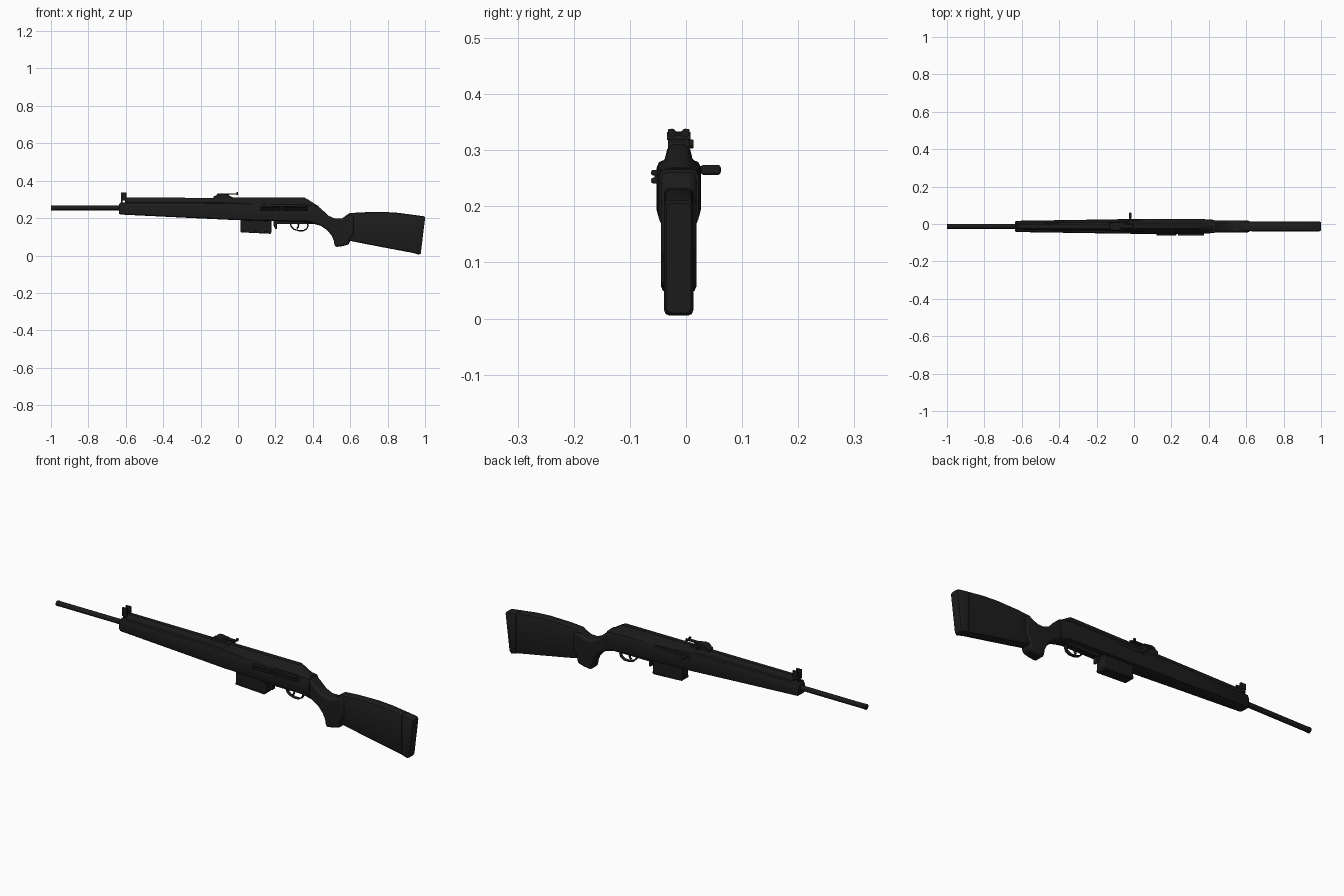
import bpy, bmesh, math
from mathutils import Matrix, Vector

if "Cube" in bpy.data.objects:
    bpy.data.objects.remove(bpy.data.objects["Cube"])

CY = -0.013  # centre plane of the rifle


def material(name, v):
    m = bpy.data.materials.new(name)
    m.use_nodes = True
    m.diffuse_color = (v, v, v, 1)
    m.node_tree.nodes["Principled BSDF"].inputs["Base Color"].default_value = (v, v, v, 1)
    return m


POLYMER = material("black polymer", 0.012)
STEEL = material("blackened steel", 0.011)


def finish(name, bm, mat, bevel=0, segments=2):
    bmesh.ops.recalc_face_normals(bm, faces=bm.faces)
    me = bpy.data.meshes.new(name)
    bm.to_mesh(me)
    bm.free()
    ob = bpy.data.objects.new(name, me)
    bpy.context.collection.objects.link(ob)
    me.materials.append(mat)
    if bevel:
        b = ob.modifiers.new("Bevel", "BEVEL")
        b.width, b.segments, b.limit_method = bevel, segments, "ANGLE"
        b.angle_limit = math.radians(35)
    bpy.ops.object.select_all(action="DESELECT")
    bpy.context.view_layer.objects.active = ob
    ob.select_set(True)
    bpy.ops.object.shade_smooth_by_angle(angle=math.radians(35))
    return ob


def box(name, x, y, z, mat=STEEL, bevel=0.002):
    """Box from (min, max) pairs."""
    bm = bmesh.new()
    bmesh.ops.create_cube(bm, size=1)
    for v in bm.verts:
        v.co = Vector([(a + b) / 2 + c * (b - a) for (a, b), c in zip((x, y, z), v.co)])
    return finish(name, bm, mat, bevel)


def tube(name, p, q, r, mat=STEEL, n=20, bevel=0):
    """Cylinder between two points."""
    p, q = Vector(p), Vector(q)
    d = q - p
    bm = bmesh.new()
    m = Matrix.Translation((p + q) / 2) @ d.to_track_quat("Z", "Y").to_matrix().to_4x4()
    bmesh.ops.create_cone(bm, cap_ends=True, segments=n, radius1=r, radius2=r, depth=d.length, matrix=m)
    return finish(name, bm, mat, bevel)


def loft(name, stations, mat=POLYMER, bevel=0):
    """Each station: x and half-section points (half width, z), mirrored in y."""
    bm = bmesh.new()
    rings = []
    for x, half in stations:
        pts = [(w, z) for w, z in half] + [(-w, z) for w, z in reversed(half)]
        rings.append([bm.verts.new((x, CY + w, z)) for w, z in pts])
    n = len(rings[0])
    for a, b in zip(rings, rings[1:]):
        for i in range(n):
            bm.faces.new((a[i], a[(i + 1) % n], b[(i + 1) % n], b[i]))
    bm.faces.new(rings[0])
    bm.faces.new(rings[-1])
    return finish(name, bm, mat, bevel)


def plate(name, outline, hw, mat=POLYMER, bevel=0.0, y=CY):
    """Side outline (x, z) given thickness across y."""
    bm = bmesh.new()
    f = bm.faces.new([bm.verts.new((x, y - hw, z)) for x, z in outline])
    g = bmesh.ops.extrude_face_region(bm, geom=[f])
    bmesh.ops.translate(bm, vec=(0, 2 * hw, 0), verts=[v for v in g["geom"] if isinstance(v, bmesh.types.BMVert)])
    return finish(name, bm, mat, bevel)


def rounded(x, zb, zt, hw, c):
    """Chamfered half-section."""
    return (x, [(hw - c, zb), (hw - c * 0.3, zb + c * 0.3), (hw, zb + c),
                (hw, zt - c), (hw - c * 0.3, zt - c * 0.3), (hw - c, zt)])


# Barrel and muzzle
tube("barrel", (-0.99, CY, 0.254), (-0.5, CY, 0.254), 0.0125)
tube("muzzle_ring", (-1.0, CY, 0.254), (-0.985, CY, 0.254), 0.0135, bevel=0.002)
tube("muzzle_bore", (-1.0005, CY, 0.254), (-0.99, CY, 0.254), 0.006)

# Fore-end and lower body
loft("fore_end", [
    rounded(-0.637, 0.224, 0.272, 0.025, 0.008),
    rounded(-0.628, 0.219, 0.284, 0.030, 0.010),
    rounded(-0.30, 0.203, 0.284, 0.035, 0.012),
    rounded(-0.05, 0.191, 0.282, 0.039, 0.012),
    rounded(0.20, 0.184, 0.276, 0.040, 0.012),
    rounded(0.37, 0.180, 0.274, 0.039, 0.012),
    rounded(0.43, 0.165, 0.266, 0.035, 0.012),
])

# Upper handguard
loft("upper_handguard", [
    (x, [(w, 0.270), (w, 0.288), (w * 0.85, 0.302), (w * 0.5, zt)])
    for x, w, zt in ((-0.60, 0.019, 0.310), (-0.05, 0.024, 0.308))])

# Receiver cover with a sloping rear
loft("receiver_cover", [
    (-0.058, [(0.035, 0.230), (0.037, 0.272), (0.025, 0.284), (0.018, 0.304), (0.012, 0.310)]),
    (0.355, [(0.035, 0.230), (0.037, 0.272), (0.025, 0.284), (0.018, 0.304), (0.012, 0.310)]),
    (0.375, [(0.035, 0.230), (0.037, 0.270), (0.025, 0.281), (0.018, 0.294), (0.012, 0.299)]),
    (0.422, [(0.032, 0.230), (0.033, 0.258), (0.024, 0.263), (0.018, 0.267), (0.012, 0.269)]),
], STEEL)

# Pistol grip and wrist
plate("pistol_grip", [
    (0.36, 0.268), (0.425, 0.266), (0.455, 0.240), (0.485, 0.212), (0.52, 0.197), (0.555, 0.198),
    (0.59, 0.215), (0.62, 0.215), (0.62, 0.115), (0.602, 0.098), (0.595, 0.060), (0.56, 0.050),
    (0.518, 0.045), (0.512, 0.080), (0.500, 0.108), (0.475, 0.137), (0.44, 0.160), (0.36, 0.180)],
    0.0315, POLYMER, 0.011)

# Shoulder stock
loft("shoulder_stock", [
    rounded(0.558, 0.110, 0.200, 0.020, 0.009),
    rounded(0.595, 0.079, 0.226, 0.0255, 0.010),
    rounded(0.66, 0.066, 0.231, 0.026, 0.010),
    rounded(0.78, 0.043, 0.233, 0.026, 0.010),
    rounded(0.86, 0.028, 0.228, 0.026, 0.010),
    rounded(0.94, 0.013, 0.217, 0.026, 0.010),
])
# Butt pad, leaning so that its top reaches furthest back
pad = loft("butt_pad", [
    rounded(0.942, 0.012, 0.217, 0.0262, 0.010),
    rounded(0.978, 0.005, 0.210, 0.0262, 0.010),
    rounded(0.987, 0.010, 0.205, 0.022, 0.009),
])
for v in pad.data.vertices:
    if v.co.x > 0.95:
        v.co.x += (v.co.z - 0.10) * 0.122 + 0.001

# Magazine and its catch
plate("magazine", [(0.013, 0.20), (0.013, 0.128), (0.020, 0.125), (0.172, 0.117), (0.178, 0.121), (0.178, 0.20)],
      0.025, STEEL, 0.004)
plate("magazine_floor", [(0.012, 0.134), (0.014, 0.124), (0.174, 0.116), (0.180, 0.126)], 0.027, STEEL, 0.002)
plate("magazine_catch", [(0.188, 0.195), (0.190, 0.160), (0.200, 0.140), (0.209, 0.142), (0.208, 0.165), (0.222, 0.19)],
      0.012, STEEL, 0.002)


def strip(name, pts, r, flat=1.0):
    """Round wire along side points, stretched across y."""
    cu = bpy.data.curves.new(name, "CURVE")
    cu.dimensions = "3D"
    cu.bevel_depth, cu.bevel_resolution, cu.use_fill_caps = r, 2, True
    s = cu.splines.new("POLY")
    s.points.add(len(pts) - 1)
    for p, (x, z) in zip(s.points, pts):
        p.co = (x, 0, z, 1)
    ob = bpy.data.objects.new(name, cu)
    bpy.context.collection.objects.link(ob)
    ob.location.y = CY
    ob.scale.y = flat
    cu.materials.append(STEEL)


# Trigger guard and trigger
box("trigger_plate", (0.20, 0.40), (CY - 0.016, CY + 0.016), (0.168, 0.19))
strip("trigger_guard", [(0.278, 0.178), (0.285, 0.155), (0.300, 0.140), (0.325, 0.133), (0.350, 0.133),
                        (0.368, 0.143), (0.374, 0.158), (0.372, 0.178)], 0.0035, 3.0)
strip("trigger", [(0.318, 0.178), (0.324, 0.163), (0.322, 0.152), (0.315, 0.144)], 0.004, 1.4)

# Raised side rails, on the right-hand side of the receiver
for i, (a, b) in enumerate(((0.12, 0.226), (0.236, 0.375))):
    for j, z in enumerate((0.246, 0.260)):
        box(f"side_rail_{i}_{j}", (a, b), (CY - 0.049, CY - 0.034), (z - 0.005, z + 0.005), STEEL, 0.003)
    box(f"side_rail_base_{i}", (a, b), (CY - 0.043, CY - 0.03), (0.241, 0.265))

# Charging handle
tube("charging_stem", (-0.02, 0.0, 0.265), (-0.02, 0.035, 0.265), 0.005, n=12)
box("charging_knob", (-0.026, -0.014), (0.026, 0.062), (0.256, 0.274), STEEL, 0.005)
box("charging_slide", (-0.04, 0.16), (CY + 0.03, CY + 0.040), (0.256, 0.272))

# Front sight: two feet, block, and paired ears around a post
for i, x in enumerate((-0.622, -0.600)):
    box(f"front_sight_foot_{i}", (x - 0.004, x + 0.004), (CY - 0.010, CY + 0.010), (0.262, 0.300))
box("front_sight_block", (-0.626, -0.596), (CY - 0.017, CY + 0.017), (0.294, 0.316))
for i, s in enumerate((-1, 1)):
    box(f"front_sight_ear_{i}", (-0.626, -0.597), (CY + s * 0.014 - 0.005, CY + s * 0.014 + 0.005), (0.310, 0.338))
tube("front_sight_post", (-0.611, CY, 0.31), (-0.611, CY, 0.333), 0.003, n=10)

# Rear sight: base, ramp, leaf, notch ears and windage knob
plate("rear_sight_base", [(-0.13, 0.300), (-0.13, 0.316), (-0.115, 0.322), (-0.05, 0.322), (-0.03, 0.312), (-0.03, 0.300)],
      0.019, STEEL, 0.002)
plate("rear_sight_ramp", [(-0.12, 0.318), (-0.108, 0.331), (-0.09, 0.333), (-0.05, 0.327), (-0.045, 0.318)],
      0.021, STEEL, 0.002)
box("rear_sight_leaf", (-0.09, 0.0), (CY - 0.010, CY + 0.010), (0.326, 0.331), STEEL, 0.001)
for i, s in enumerate((-1, 1)):
    tube(f"rear_sight_ear_{i}", (-0.007, CY + s * 0.012, 0.331), (0.0, CY + s * 0.012, 0.331), 0.0075, n=12)
tube("windage_knob", (-0.075, CY, 0.311), (-0.075, CY + 0.026, 0.311), 0.008, n=14, bevel=0.001)
